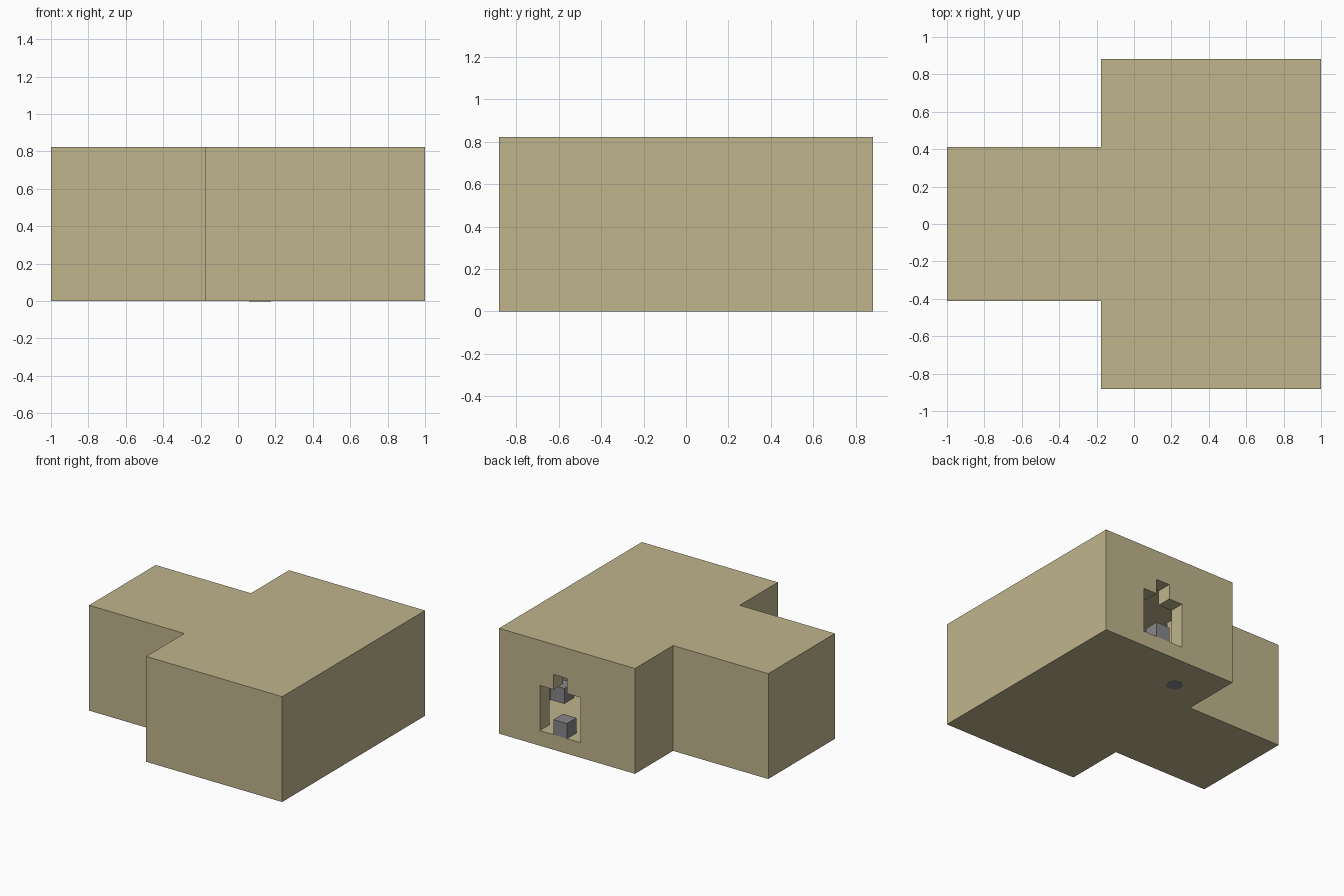
import bpy, bmesh
from mathutils import Matrix, Vector

if "Cube" in bpy.data.objects:
    bpy.data.objects.remove(bpy.data.objects["Cube"], do_unlink=True)

U = 2 / 17          # one block; the building is 17 blocks long
BACK = 7.5          # back wall, in blocks
LEFT = 8.5          # left wall, in blocks


def material(name, color):
    mat = bpy.data.materials.new(name)
    mat.use_nodes = True
    mat.diffuse_color = (*color, 1)
    mat.node_tree.nodes["Principled BSDF"].inputs["Base Color"].default_value = (*color, 1)
    return mat


sandstone = material("sandstone", (0.53, 0.46, 0.27))
grey_stone = material("grey stone", (0.245, 0.245, 0.255))


def make_object(name, bm, mat):
    bmesh.ops.recalc_face_normals(bm, faces=bm.faces)
    mesh = bpy.data.meshes.new(name)
    bm.to_mesh(mesh)
    bm.free()
    mesh.materials.append(mat)
    obj = bpy.data.objects.new(name, mesh)
    bpy.context.collection.objects.link(obj)
    return obj


def box(name, lo, hi, mat):
    """Box between two corners given in blocks."""
    lo, hi = Vector(lo) * U, Vector(hi) * U
    bm = bmesh.new()
    bmesh.ops.create_cube(bm, size=1, matrix=Matrix.Translation((lo + hi) / 2)
                          @ Matrix.Diagonal((*(hi - lo), 1)))
    return make_object(name, bm, mat)


def t_block(name, inset, mat):
    """T-shaped prism, shrunk inwards by the wall thickness."""
    half = [(-8.5 + inset, 3.5 - inset), (-1.5 + inset, 3.5 - inset),
            (-1.5 + inset, BACK - inset), (LEFT - inset, BACK - inset)]
    outline = half + [(x, -y) for x, y in reversed(half)]
    bm = bmesh.new()
    face = bm.faces.new([bm.verts.new((x * U, y * U, inset * U)) for x, y in outline])
    top = bmesh.ops.extrude_face_region(bm, geom=[face])["geom"]
    bmesh.ops.translate(bm, vec=(0, 0, (7 - 2 * inset) * U),
                        verts=[v for v in top if isinstance(v, bmesh.types.BMVert)])
    return make_object(name, bm, mat)


# Hollow building with a stepped doorway in the back wall
building = t_block("building_shell", 0, sandstone)
cutters = [
    t_block("room_cutter", 1, sandstone),
    box("door_cutter", (LEFT - 6, BACK - 1.5, 1), (LEFT - 3, BACK + 1, 4), sandstone),
    box("door_top_cutter", (LEFT - 5, BACK - 1.5, 3), (LEFT - 4, BACK + 1, 5), sandstone),
]
for cutter in cutters:
    cutter.hide_render = True
    mod = building.modifiers.new(cutter.name, "BOOLEAN")
    mod.operation = "DIFFERENCE"
    mod.solver = "EXACT"
    mod.object = cutter

# Bake the cuts and drop the cutters
bpy.context.view_layer.update()
cut_mesh = bpy.data.meshes.new_from_object(
    building.evaluated_get(bpy.context.evaluated_depsgraph_get()))
building.modifiers.clear()
building.data = cut_mesh
for cutter in cutters:
    bpy.data.objects.remove(cutter, do_unlink=True)

# Grey blocks: one in the doorway, one on the floor by the left wall
for name, right, depth in (("doorway_block", 5, 1), ("room_block", 2, 5)):
    box(name, (LEFT - right, BACK - depth, 1),
        (LEFT - right + 1, BACK - depth + 1, 2), grey_stone)

# Round plug set through the floor
bm = bmesh.new()
bmesh.ops.create_cone(bm, cap_ends=True, segments=12, radius1=U / 2, radius2=U / 2,
                      depth=U + 0.004,
                      matrix=Matrix.Translation(((LEFT - 7.5) * U, (BACK - 2.5) * U, U / 2)))
make_object("floor_plug", bm, grey_stone)
